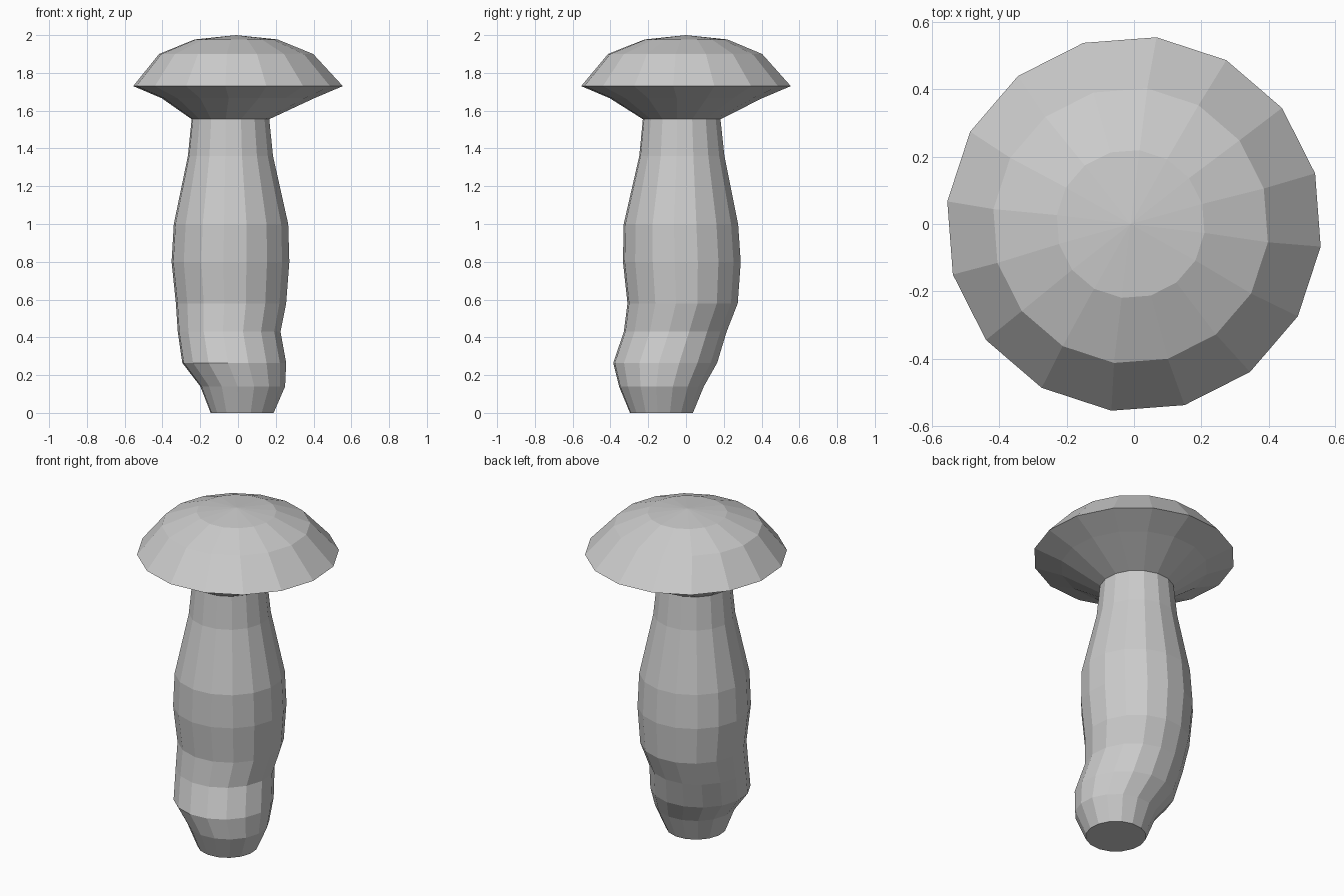
import bpy, bmesh
from math import cos, sin, pi, radians

if "Cube" in bpy.data.objects:
    bpy.data.objects.remove(bpy.data.objects["Cube"])

SIDES = 16
TWIST = radians(-6.9)


def loft(name, rings, cap_bottom=False, apex=None):
    """Join rings of (z, centre x, centre y, radius), listed bottom to top."""
    bm = bmesh.new()
    loops = []
    for z, cx, cy, r in rings:
        angles = [TWIST + 2 * pi * i / SIDES for i in range(SIDES)]
        loops.append([bm.verts.new((cx + r * cos(a), cy + r * sin(a), z)) for a in angles])
    for low, high in zip(loops, loops[1:]):
        for i in range(SIDES):
            j = (i + 1) % SIDES
            bm.faces.new((low[i], low[j], high[j], high[i]))
    if cap_bottom:
        bm.faces.new(loops[0][::-1])
    if apex:
        tip = bm.verts.new(apex)
        for i in range(SIDES):
            bm.faces.new((loops[-1][i], loops[-1][(i + 1) % SIDES], tip))
    mesh = bpy.data.meshes.new(name)
    bm.to_mesh(mesh)
    bm.free()
    obj = bpy.data.objects.new(name, mesh)
    bpy.context.collection.objects.link(obj)
    return obj


# ring shared by the top of the stem and the underside of the cap
neck = (1.555, -0.04, -0.023, 0.207)

# bent, bulging stem
loft("stem", [
    (0.00, 0.022, -0.13, 0.168),
    (0.14, 0.025, -0.13, 0.226),
    (0.265, -0.02, -0.11, 0.277),
    (0.43, -0.047, -0.057, 0.274),
    (0.58, -0.037, -0.018, 0.294),
    (0.80, -0.04, -0.022, 0.314),
    (1.00, -0.037, -0.027, 0.305),
    (1.36, -0.04, -0.022, 0.227),
    neck,
], cap_bottom=True)

# faceted cap with sloping underside
loft("cap", [
    neck,
    (1.666, 0.0, 0.0, 0.407),
    (1.73, 0.0, 0.0, 0.559),
    (1.90, -0.01, -0.005, 0.411),
    (1.977, -0.01, 0.0, 0.221),
], apex=(-0.01, 0.0, 2.0))
